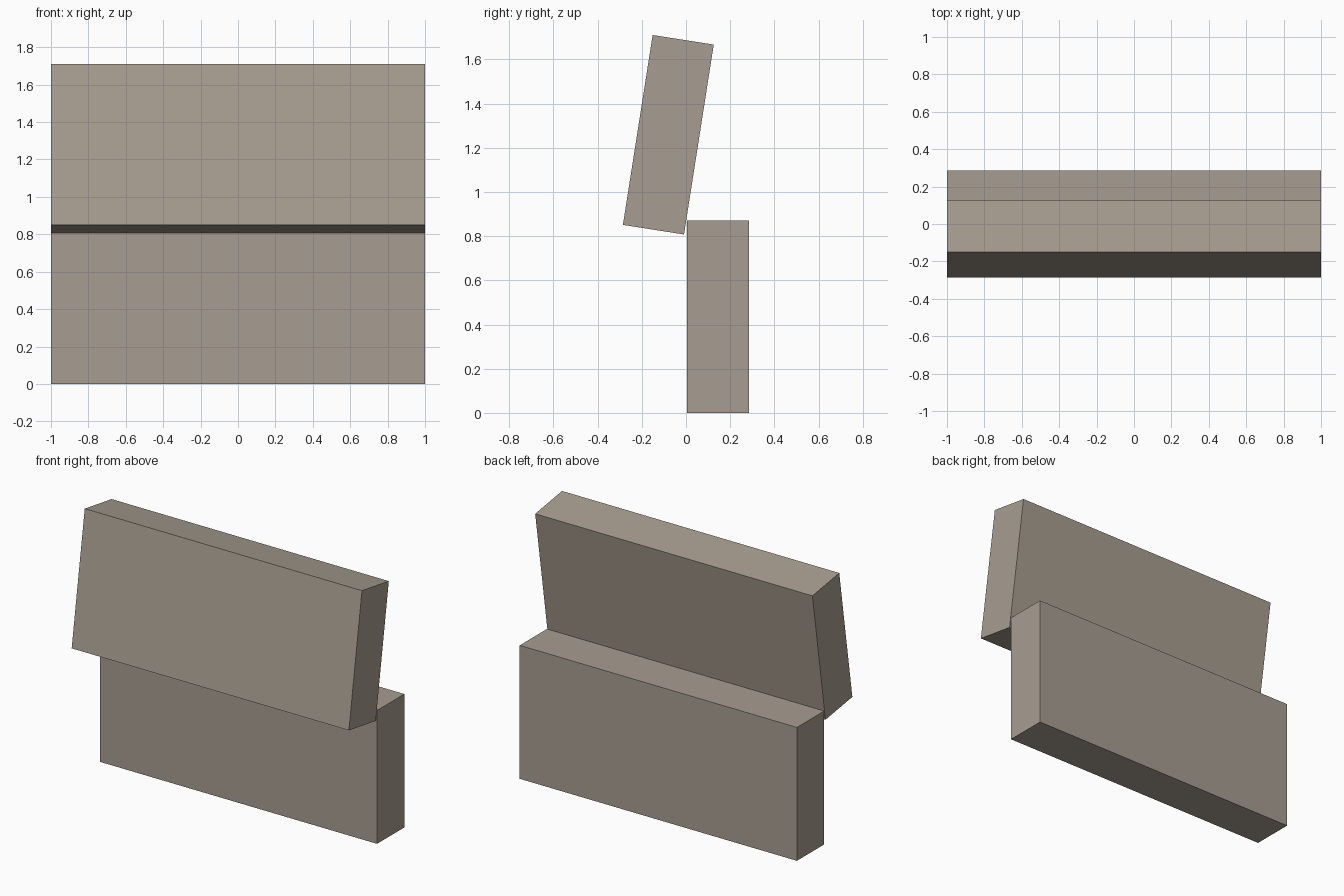
import bpy
import math

if "Cube" in bpy.data.objects:
    bpy.data.objects.remove(bpy.data.objects["Cube"])

WIDTH, DEPTH, HEIGHT = 2.0, 0.28, 0.87

# Warm grey stone
stone = bpy.data.materials.new("warm_grey")
stone.diffuse_color = (0.39, 0.34, 0.283, 1.0)
stone.use_nodes = True
stone.node_tree.nodes["Principled BSDF"].inputs["Base Color"].default_value = stone.diffuse_color


def slab(name, y, z, tilt=0.0):
    bpy.ops.mesh.primitive_cube_add(size=1, location=(0, y, z))
    obj = bpy.context.object
    obj.name = name
    obj.scale = (WIDTH, DEPTH, HEIGHT)
    obj.rotation_euler.x = math.radians(tilt)
    obj.data.materials.append(stone)
    return obj


# Upright slab standing on the ground
slab("lower_slab", 0.145, HEIGHT / 2)

# Slab leaning back, touching the lower slab's top front edge
slab("upper_slab", -0.08, 1.259, -8.9)
